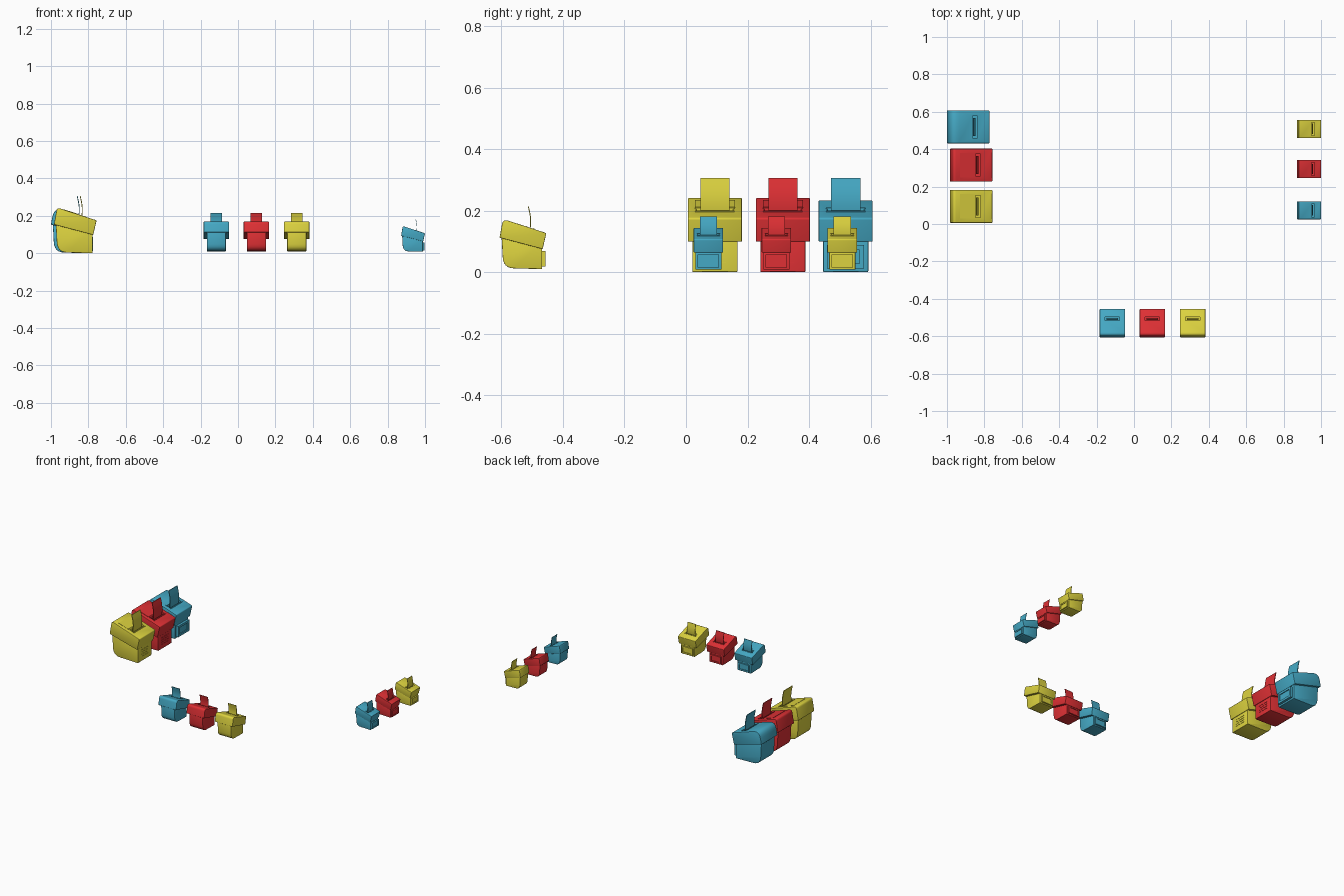
import bpy, bmesh, math
from mathutils import Vector

if "Cube" in bpy.data.objects:
    bpy.data.objects.remove(bpy.data.objects["Cube"])


def material(name, col):
    m = bpy.data.materials.new(name)
    m.diffuse_color = (*col, 1)
    m.use_nodes = True
    m.node_tree.nodes["Principled BSDF"].inputs["Base Color"].default_value = m.diffuse_color
    return m


COLOURS = {
    "blue": material("sky blue", (0.06, 0.40, 0.56)),
    "red": material("red", (0.74, 0.03, 0.035)),
    "yellow": material("yellow", (0.72, 0.65, 0.05)),
}


def fillet(points, radii, steps=6):
    """Round the corners of a closed profile."""
    out, n = [], len(points)
    for i, r in enumerate(radii):
        p = Vector(points[i])
        if r == 0:
            out.append(p)
            continue
        a, b = Vector(points[i - 1]) - p, Vector(points[(i + 1) % n]) - p
        a, b = p + a.normalized() * r, p + b.normalized() * r
        for k in range(steps + 1):
            t = k / steps
            out.append(a * (1 - t) ** 2 + p * 2 * t * (1 - t) + b * t * t)
    return out


def extrude(name, profile, width, place, bevel=0.0):
    """Extrude a side profile (depth, height) evenly to both sides."""
    s, loc, rot, mat, lift = place
    bm = bmesh.new()
    vs = [bm.verts.new((-width / 2, p[0] * s, p[1] * s + lift)) for p in profile]
    face = bm.faces.new(vs)
    ext = bmesh.ops.extrude_face_region(bm, geom=[face])["geom"]
    bmesh.ops.translate(bm, vec=(width, 0, 0),
                        verts=[g for g in ext if isinstance(g, bmesh.types.BMVert)])
    bmesh.ops.recalc_face_normals(bm, faces=bm.faces[:])
    if bevel:
        edges = [e for e in bm.edges if e.calc_face_angle() > 0.7]
        bmesh.ops.bevel(bm, geom=edges, offset=bevel * s, segments=2,
                        profile=0.5, affect='EDGES', clamp_overlap=True)
    me = bpy.data.meshes.new(name)
    bm.to_mesh(me)
    bm.free()
    me.materials.append(mat)
    ob = bpy.data.objects.new(name, me)
    bpy.context.collection.objects.link(ob)
    ob.location = (loc[0], loc[1], 0)
    ob.rotation_euler.z = rot
    return ob


def cut(ob, cutter):
    mod = ob.modifiers.new("cut", 'BOOLEAN')
    mod.operation, mod.object, mod.solver = 'DIFFERENCE', cutter, 'EXACT'
    bpy.context.view_layer.objects.active = ob
    bpy.ops.object.modifier_apply(modifier=mod.name)
    bpy.data.objects.remove(cutter)


def smooth(ob):
    bpy.ops.object.select_all(action='DESELECT')
    ob.select_set(True)
    bpy.context.view_layer.objects.active = ob
    bpy.ops.object.shade_smooth_by_angle(angle=math.radians(35))


def rect(u0, u1, z0, z1):
    return [(u0, z0), (u1, z0), (u1, z1), (u0, z1)]


def top_z(u):
    """Height of the sloping lid top at depth u."""
    return 0.172 - 0.045 * (u - 0.013) / 0.139


def top_strip(u0, u1, h):
    """Thin plate profile lying on the sloping lid."""
    return [(u0, top_z(u0) - 0.002), (u1, top_z(u1) - 0.002),
            (u1, top_z(u1) + h), (u0, top_z(u0) + h)]


def dispenser(tag, colour, x, y, s, lid_w, body_w, sheet_w, rot,
              lift=0.0, round_front=0.018, back_plate=True, top_panel=False):
    place = (s, (x, y), rot, COLOURS[colour], lift)

    # body with a curved lower front
    body = fillet([(0.006, 0.125), (0.012, 0.013), (0.138, 0.010), (0.138, 0.10)],
                  [0, 0.036, 0.003, 0])
    smooth(extrude(tag + "_body", body, body_w, place, 0.002))

    # overhanging sloped lid with a slot cut for the sheet
    lid = fillet([(0, 0.112), (0.011, 0.173), (0.152, 0.127), (0.140, 0.075)],
                 [0.003, round_front, 0.005, 0.003])
    lid = extrude(tag + "_lid", lid, lid_w, place, 0.003)
    cut(lid, extrude("slot_cutter", rect(0.091, 0.109, 0.128, 0.19), sheet_w * 1.25, place))
    smooth(lid)

    # raised lip round the slot
    for u0, u1 in ((0.087, 0.091), (0.109, 0.113)):
        extrude(tag + "_slot_lip", top_strip(u0, u1, 0.002), sheet_w * 1.35, place)

    # thin curved sheet coming out of the slot
    left, right = [], []
    for k in range(9):
        t = k / 8
        u = 0.097 + 0.005 * math.sin(t * math.pi * 1.1) - 0.002 * t
        z = 0.129 + 0.085 * t
        left.append((u - 0.0015, z))
        right.append((u + 0.0015, z))
    smooth(extrude(tag + "_sheet", left + right[::-1], sheet_w, place))

    # back plate with a recessed window
    if back_plate:
        plate = extrude(tag + "_back_plate", rect(0.137, 0.149, 0.018, 0.068),
                        body_w * 0.82, place)
        cut(plate, extrude("window_cutter", rect(0.145, 0.16, 0.028, 0.058),
                           body_w * 0.62, place))
    else:
        for k in range(4):
            z = 0.03 + 0.01 * k
            extrude(tag + "_back_rib", rect(0.137, 0.1392, z, z + 0.002),
                    body_w * 0.5, place)

    # shallow panel on the lid in front of the slot
    if top_panel:
        extrude(tag + "_lid_panel", top_strip(0.036, 0.084, 0.0015), lid_w * 0.74, place)


ORDER = ["blue", "red", "yellow"]

# middle row, facing the front
for c, x in zip(ORDER, (-0.116, 0.098, 0.314)):
    dispenser("middle_" + c, c, x, -0.606, 1.0, 0.135, 0.102, 0.062, 0)

# small right row, facing left
for c, y in zip(ORDER, (0.073, 0.294, 0.508)):
    dispenser("small_" + c, c, 0.872, y, 0.842, 0.096, 0.085, 0.056,
              -math.pi / 2, round_front=0.008)

# large left row, facing left
for c, y in zip(ORDER, (0.519, 0.315, 0.094)):
    blue = c == "blue"
    dispenser("large_" + c, c, -1.0 if blue else -0.984, y, 1.5, 0.176, 0.147, 0.095,
              -math.pi / 2, lift=-0.0145, round_front=0.034 if blue else 0.012,
              back_plate=blue, top_panel=not blue)
